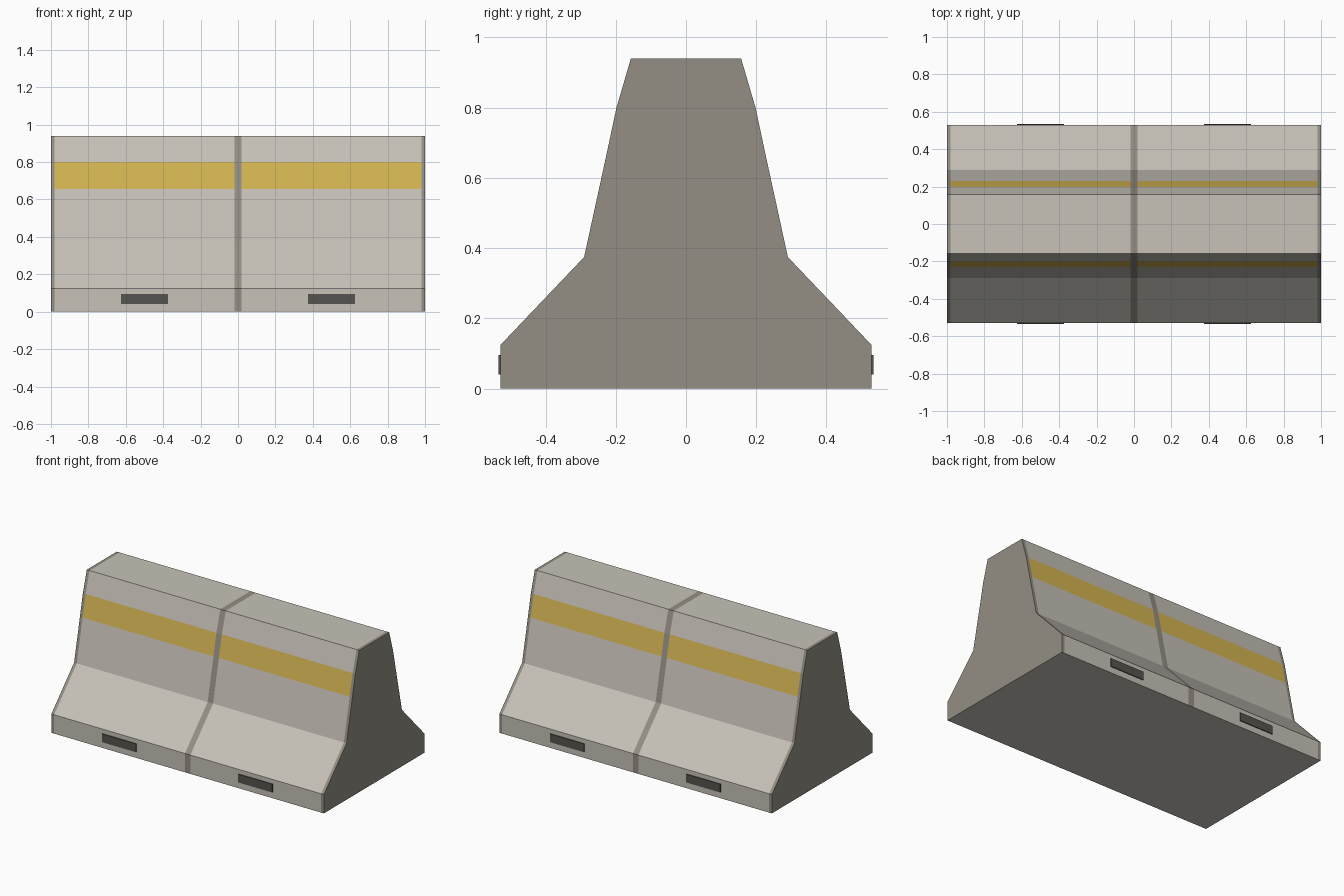
import bpy, bmesh

cube = bpy.data.objects.get("Cube")
if cube:
    bpy.data.objects.remove(cube, do_unlink=True)


def material(name, rgb):
    m = bpy.data.materials.new(name)
    m.use_nodes = True
    m.diffuse_color = (*rgb, 1)
    m.node_tree.nodes["Principled BSDF"].inputs["Base Color"].default_value = (*rgb, 1)
    return m


concrete = material("pale_concrete", (0.57, 0.54, 0.48))
joint = material("dark_concrete", (0.30, 0.275, 0.23))
yellow = material("yellow_paint", (0.66, 0.46, 0.085))
slot = material("slot_grey", (0.09, 0.088, 0.078))


def make_object(name, bm, mats):
    bmesh.ops.recalc_face_normals(bm, faces=bm.faces)
    mesh = bpy.data.meshes.new(name)
    bm.to_mesh(mesh)
    bm.free()
    for m in mats:
        mesh.materials.append(m)
    ob = bpy.data.objects.new(name, mesh)
    bpy.context.collection.objects.link(ob)
    return ob


# Barrier body: mirrored profile lofted through the joint positions
half = [(0.528, 0), (0.528, 0.125), (0.29, 0.375), (0.229, 0.655),
        (0.198, 0.80), (0.157, 0.94)]
profile = half + [(-y, z) for y, z in reversed(half)]
stations = [-1, -0.98, -0.02, 0.02, 0.98, 1]

bm = bmesh.new()
rings = [[bm.verts.new((x, y, z)) for y, z in profile] for x in stations]
n = len(profile)
for a, b in zip(rings, rings[1:]):
    for i in range(n):
        j = (i + 1) % n
        bm.faces.new((a[i], a[j], b[j], b[i]))
bm.faces.new(rings[0])
bm.faces.new(rings[-1])
bm.normal_update()

# Dark ends and centre joint, yellow stripe on the upper slopes, plain underside
for f in bm.faces:
    c = f.calc_center_median()
    if c.z < 0.001:
        f.material_index = 0
    elif abs(c.x) > 0.98 or abs(c.x) < 0.02:
        f.material_index = 1
    elif 0.66 < c.z < 0.79:
        f.material_index = 2
make_object("barrier_body", bm, [concrete, joint, yellow])

# Lifting slots on both long faces of the base
for side, y in (("front", -0.524), ("back", 0.524)):
    for hand, x in (("right", -0.5), ("left", 0.5)):
        bm = bmesh.new()
        bmesh.ops.create_cube(bm, size=1)
        bmesh.ops.scale(bm, vec=(0.25, 0.02, 0.055), verts=bm.verts)
        ob = make_object(f"{side}_{hand}_lifting_slot", bm, [slot])
        ob.location = (x, y, 0.068)
